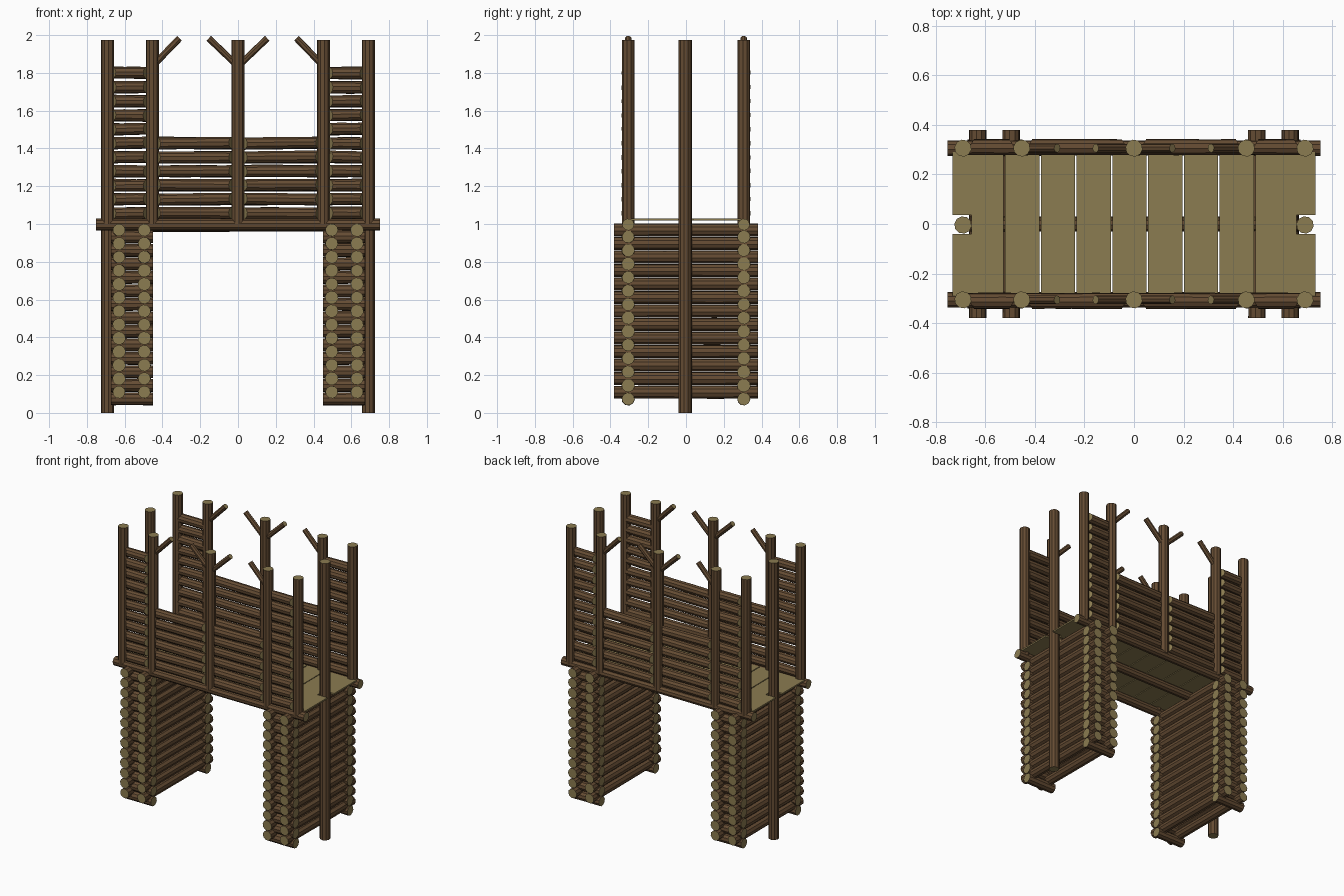
import bpy, bmesh, random
from math import cos, sin, pi
from mathutils import Vector

if "Cube" in bpy.data.objects:
    bpy.data.objects.remove(bpy.data.objects["Cube"])

random.seed(4)


def material(name, rgb):
    m = bpy.data.materials.new(name)
    m.diffuse_color = (*rgb, 1)
    m.use_nodes = True
    m.node_tree.nodes["Principled BSDF"].inputs["Base Color"].default_value = m.diffuse_color
    return m


BARK = material("bark", (0.13, 0.072, 0.033))
WOOD = material("cut_wood", (0.26, 0.20, 0.082))


def finish(name, bm, mats):
    bmesh.ops.recalc_face_normals(bm, faces=bm.faces)
    me = bpy.data.meshes.new(name)
    bm.to_mesh(me)
    bm.free()
    for m in mats:
        me.materials.append(m)
    ob = bpy.data.objects.new(name, me)
    bpy.context.collection.objects.link(ob)
    return ob


def log(bm, a, b, r, slant=0.0, sides=10, wobble=0.0):
    """Log from a to b; slant shortens the side facing +/-y at both ends."""
    a, b = Vector(a), Vector(b)
    d = (b - a).normalized()
    u = d.orthogonal().normalized()
    v = d.cross(u)
    rings = []
    for t in (0, 0.35, 0.7, 1):
        c = a.lerp(b, t)
        rr = r * (1 + random.uniform(-wobble, wobble))
        ring = []
        for i in range(sides):
            ang = 2 * pi * (i + 0.5) / sides
            p = c + (u * cos(ang) + v * sin(ang)) * rr
            if slant and t in (0, 1):
                p += d * (1 if t == 0 else -1) * slant * (p.y - c.y)
            ring.append(bm.verts.new(p))
        rings.append(ring)
    for p, q in zip(rings, rings[1:]):
        for i in range(sides):
            j = (i + 1) % sides
            bm.faces.new((p[i], p[j], q[j], q[i]))
    for ring in (rings[0], rings[-1]):
        bm.faces.new(ring).material_index = 1


def logs(name, specs):
    bm = bmesh.new()
    for s in specs:
        log(bm, **s)
    return finish(name, bm, (BARK, WOOD))


Y = 0.306
TOP = 1.975

for sx, side in ((-1, "left"), (1, "right")):
    # tower walls of stacked logs, crossing at the corners
    specs = []
    for k in range(13):
        z = 0.11 + k * 0.0715
        for x in (0.63, 0.496):
            specs.append(dict(a=(sx * x, -0.38, z), b=(sx * x, 0.38, z), r=0.0345, wobble=0.04))
    logs(side + "_tower_long_logs", specs)
    specs = []
    for k in range(13):
        z = 0.074 + k * 0.0715
        for y in (-Y, Y):
            specs.append(dict(a=(sx * 0.45, y, z), b=(sx * 0.672, y, z), r=0.0345, wobble=0.04))
    logs(side + "_tower_cross_logs", specs)
    # tall post on the outer end
    logs(side + "_tall_post", [dict(a=(sx * 0.69, -0.004, 0), b=(sx * 0.69, -0.004, TOP), r=0.035)])

# beams under the deck
for y, n in ((-Y, "front"), (0, "middle"), (Y, "back")):
    e = 0.66 if y == 0 else 0.753
    r = 0.031
    logs(n + "_beam", [dict(a=(-e, y, 0.997 if y else 0.99), b=(e, y, 0.997 if y else 0.99), r=r, wobble=0.04)])

# deck planks, the outer ones notched around the tall posts
bm = bmesh.new()


def plank(x0, x1, y0, y1):
    vs = bmesh.ops.create_cube(bm, size=1)["verts"]
    for v in vs:
        v.co = ((x0 + x1) / 2 + v.co.x * (x1 - x0), (y0 + y1) / 2 + v.co.y * (y1 - y0), 1.023 + v.co.z * 0.011)


edges = [-0.523 + 0.1443 * i for i in range(8)]
for x0, x1 in zip(edges, edges[1:]):
    plank(x0 + 0.003, x1 - 0.003, -0.29, 0.29)
for s in (-1, 1):
    xa, xb, xc = s * 0.526 if s < 0 else 0.49, s * 0.655, s * 0.733
    plank(min(xa, xb), max(xa, xb), -0.29, 0.29)
    for y0, y1 in ((-0.29, -0.04), (0.037, 0.29)):
        plank(min(xb, xc), max(xb, xc), y0, y1)
finish("deck_planks", bm, (WOOD,))

for sy, n in ((-1, "front"), (1, "back")):
    # railing posts
    y = sy * Y
    logs(n + "_railing_posts", [dict(a=(x, y, 1.0), b=(x, y, TOP), r=0.0345)
                                for x in (-0.69, -0.453, 0, 0.453, 0.69)])
    # branch stubs near the post tops
    logs(n + "_branches", [dict(a=(x, y, 1.835), b=(x + dx, y, 1.983), r=0.018, sides=8)
                           for x, dx in ((-0.453, 0.143), (0, -0.155), (0, 0.155), (0.453, -0.143))])
    # railing panels: low ones in the middle, tall ones at the ends
    for x0, x1, count, pn in ((0.03, 0.43, 6, "low"), (0.483, 0.665, 11, "tall")):
        specs = []
        for k in range(count):
            z = 1.057 + k * 0.0742
            for s in (-1, 1):
                lo, hi = sorted((s * x0, s * x1))
                yy = sy * 0.31
                specs.append(dict(a=(lo, yy, z + random.uniform(-.003, .003)),
                                  b=(hi, yy, z + random.uniform(-.003, .003)),
                                  r=0.032, slant=sy * 0.6, wobble=0.04))
        logs(f"{n}_{pn}_railing_logs", specs)
